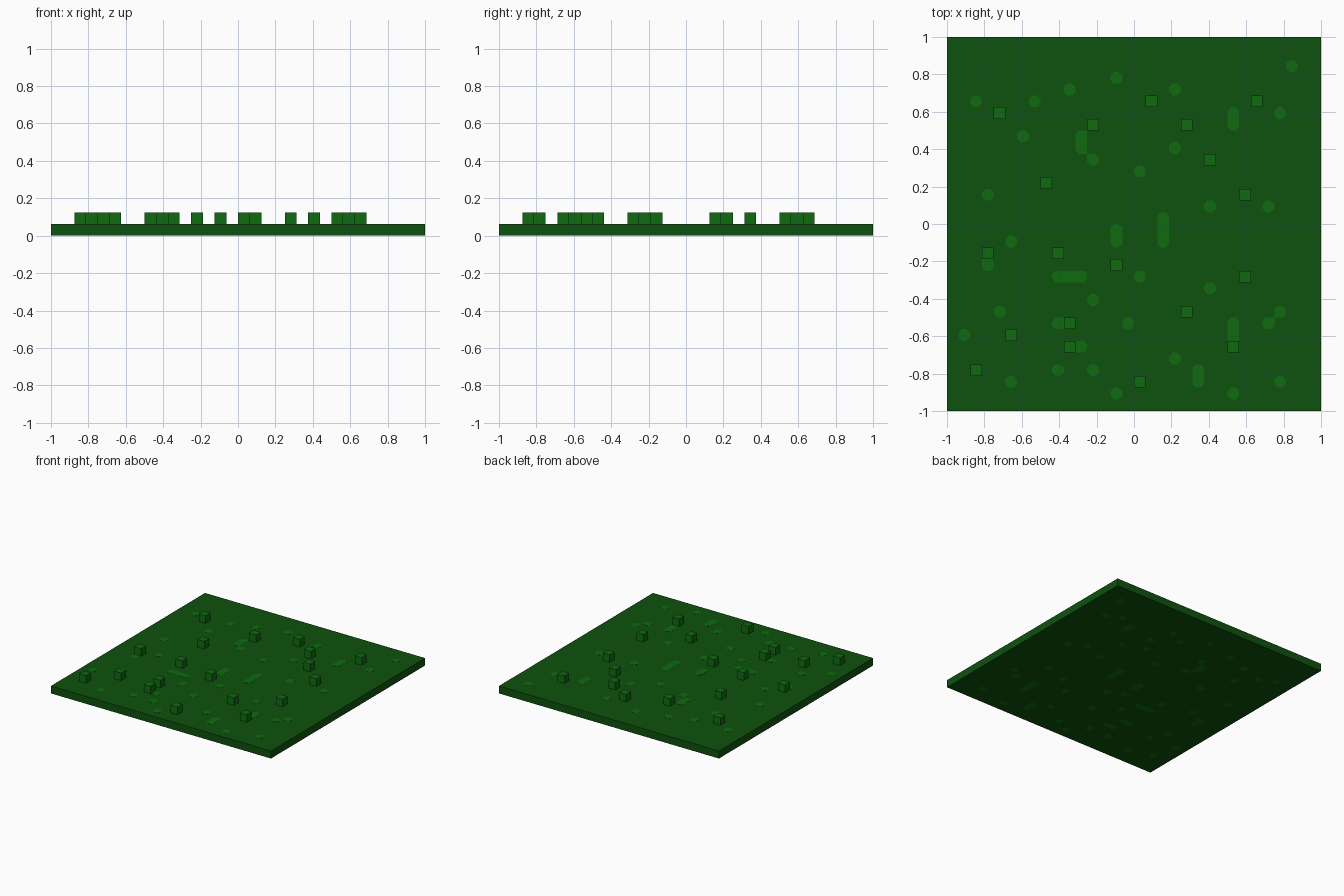
import bpy
import bmesh

CELL = 2 / 32      # the square is a 32 x 32 grid of cells
SKIN = 0.001       # thickness of the painted spots
CUT = 0.29 * CELL  # clipped corner of a spot

if "Cube" in bpy.data.objects:
    bpy.data.objects.remove(bpy.data.objects["Cube"], do_unlink=True)


def make_material(name, colour):
    mat = bpy.data.materials.new(name)
    mat.use_nodes = True
    mat.diffuse_color = (*colour, 1)
    bsdf = next(n for n in mat.node_tree.nodes if n.type == 'BSDF_PRINCIPLED')
    bsdf.inputs["Base Color"].default_value = (*colour, 1)
    return mat


dark_green = make_material("dark green", (0.0044, 0.085, 0.0044))
light_green = make_material("light green", (0.0044, 0.147, 0.0052))


def finish(bm, name, mat):
    bmesh.ops.recalc_face_normals(bm, faces=bm.faces)
    mesh = bpy.data.meshes.new(name)
    bm.to_mesh(mesh)
    bm.free()
    mesh.materials.append(mat)
    obj = bpy.data.objects.new(name, mesh)
    bpy.context.collection.objects.link(obj)
    return obj


def centre(i):
    return -1 + (i + 0.5) * CELL


def add_box(bm, x, y, z0, z1, size):
    verts = bmesh.ops.create_cube(bm, size=1)["verts"]
    for v in verts:
        v.co = (x + v.co.x * size, y + v.co.y * size,
                z0 + (v.co.z + 0.5) * (z1 - z0))


# Grid cells (column, row) of the raised tufts
tufts = [(17, 26), (26, 26), (4, 25), (12, 24), (20, 24), (22, 21), (8, 19),
         (25, 18), (3, 13), (9, 13), (14, 12), (25, 11), (20, 8), (10, 7),
         (5, 6), (10, 5), (24, 5), (2, 3), (16, 2)]

# Rows of the painted spots, by column
spot_rows = {1: [6], 2: [26], 3: [18, 12], 4: [8], 5: [14, 2], 6: [23],
             7: [26], 9: [11, 7, 3], 10: [27, 11], 11: [23, 22, 11, 5],
             12: [21, 9, 3], 14: [28, 15, 14, 1], 15: [7], 16: [20, 11],
             18: [16, 15, 14], 19: [27, 22, 4], 21: [3, 2], 22: [17, 10],
             24: [25, 24, 7, 6, 1], 27: [17, 7], 28: [25, 8, 2], 29: [29]}
lit = {(i, j) for i, rows in spot_rows.items() for j in rows} | set(tufts)

# Ground slab
bm = bmesh.new()
add_box(bm, 0, 0, SKIN, CELL, 2)
finish(bm, "ground_slab", dark_green)

# Tufts: one cube per cell
bm = bmesh.new()
for i, j in tufts:
    add_box(bm, centre(i), centre(j), CELL, 2 * CELL, CELL)
finish(bm, "grass_tufts", light_green)


# Outline of one spot: a corner is clipped where no lit cell touches it
def spot_outline(i, j):
    x, y, h = centre(i), centre(j), CELL / 2
    points = []
    for sx, sy in ((1, 1), (-1, 1), (-1, -1), (1, -1)):
        touching = {(i + sx, j), (i, j + sy), (i + sx, j + sy)} & lit
        if touching:
            points.append((x + sx * h, y + sy * h))
        else:
            pair = [(x + sx * h, y + sy * (h - CUT)),
                    (x + sx * (h - CUT), y + sy * h)]
            points += pair if sx == sy else pair[::-1]
    return points


# Spots as thin plates on the top and underside
def build_spots(name, z, thickness):
    bm = bmesh.new()
    for i, j in sorted(lit):
        face = bm.faces.new([bm.verts.new((x, y, z)) for x, y in spot_outline(i, j)])
        ext = bmesh.ops.extrude_face_region(bm, geom=[face], use_keep_orig=True)
        moved = [v for v in ext["geom"] if isinstance(v, bmesh.types.BMVert)]
        bmesh.ops.translate(bm, verts=moved, vec=(0, 0, thickness))
    finish(bm, name, light_green)


build_spots("top_spots", CELL, SKIN)
build_spots("underside_spots", 0, SKIN)
